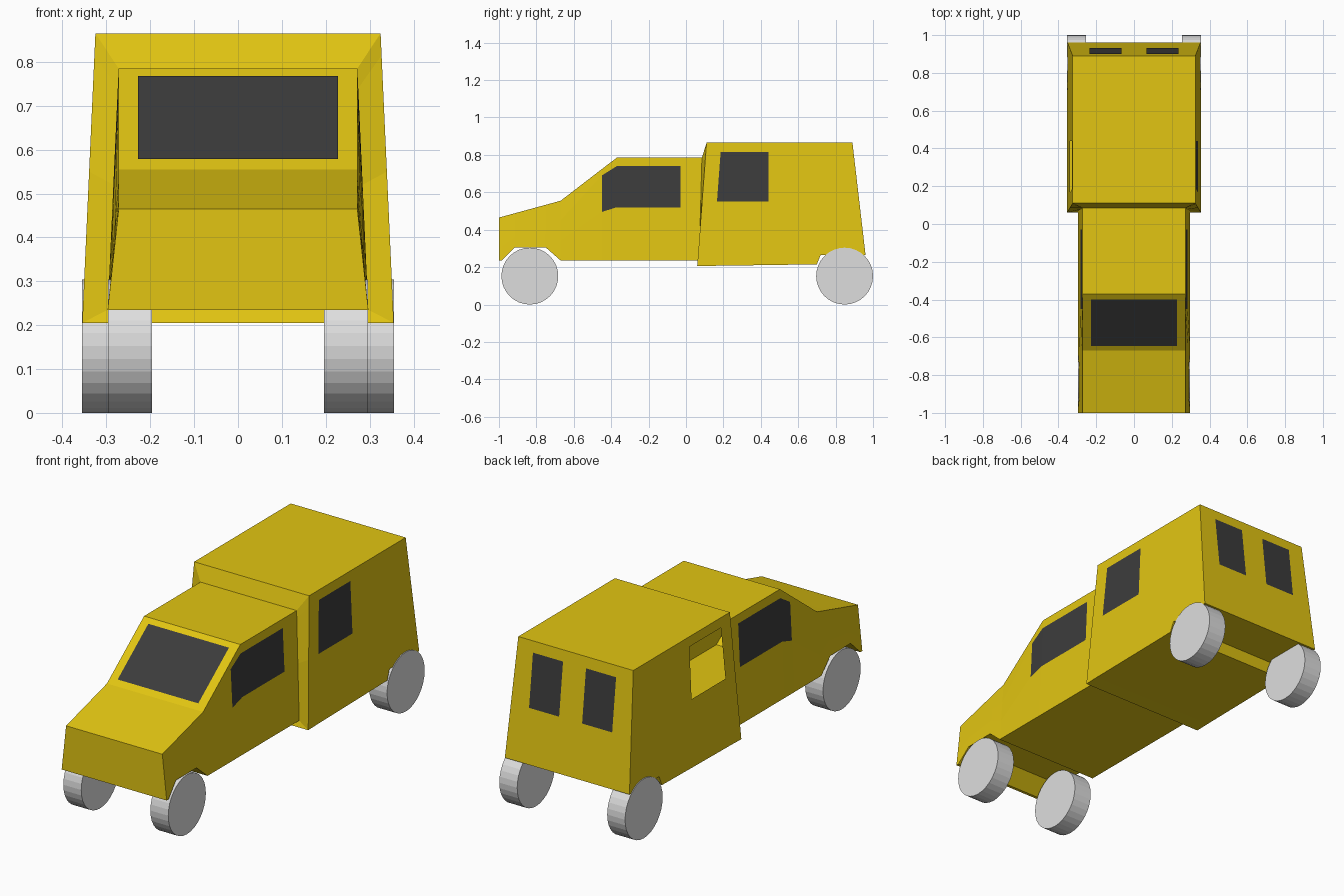
import bpy, bmesh, math
from mathutils import Matrix

if "Cube" in bpy.data.objects:
    bpy.data.objects.remove(bpy.data.objects["Cube"])


def material(name, rgb):
    m = bpy.data.materials.new(name)
    m.diffuse_color = (*rgb, 1)
    m.use_nodes = True
    m.node_tree.nodes["Principled BSDF"].inputs["Base Color"].default_value = m.diffuse_color
    return m


yellow = material("yellow paint", (0.76, 0.56, 0.006))
glass = material("dark glass", (0.045, 0.045, 0.045))
grey = material("light grey", (0.73, 0.73, 0.73))


def add_object(name, bm, mats):
    bmesh.ops.recalc_face_normals(bm, faces=bm.faces)
    me = bpy.data.meshes.new(name)
    bm.to_mesh(me)
    bm.free()
    for m in mats:
        me.materials.append(m)
    ob = bpy.data.objects.new(name, me)
    bpy.context.collection.objects.link(ob)
    return ob


# Cross-section stations: y at bottom, y at top, then four heights (sill, window bottom, window top, roof)
cab = [
    (-1.00, -1.00, 0.235, 0.31, 0.39, 0.465),
    (-0.985, -0.985, 0.235, 0.31, 0.39, 0.469),
    (-0.915, -0.915, 0.305, 0.36, 0.42, 0.488),
    (-0.75, -0.75, 0.305, 0.38, 0.45, 0.533),
    (-0.67, -0.67, 0.235, 0.34, 0.45, 0.555),
    (-0.45, -0.45, 0.235, 0.495, 0.69, 0.724),   # side window starts
    (-0.37, -0.37, 0.235, 0.52, 0.74, 0.785),
    (-0.03, -0.03, 0.235, 0.52, 0.74, 0.785),    # side window ends
    (0.07, 0.085, 0.235, 0.52, 0.74, 0.785),
]
box = [
    (0.06, 0.11, 0.205, 0.55, 0.815, 0.865),
    (0.14, 0.189, 0.207, 0.55, 0.815, 0.865),    # side window starts
    (0.44, 0.44, 0.211, 0.55, 0.815, 0.865),     # side window ends
    (0.70, 0.70, 0.215, 0.55, 0.815, 0.865),
    (0.72, 0.72, 0.265, 0.55, 0.815, 0.865),
    (0.96, 0.89, 0.265, 0.55, 0.815, 0.865),
]


def half_ring(station, is_cab):
    yb, yt, *zs = station
    pts = []
    for z in zs:
        y = yb + (yt - yb) * (z - zs[0]) / (zs[3] - zs[0])
        if is_cab:
            x = 0.297 - 0.025 * (z - 0.235) / (zs[3] - 0.235)
        else:
            x = 0.355 - 0.030 * (z - 0.205) / 0.66
        pts.append((x, y, z))
    return pts


# Body shell: one loft from nose to tail, windows are faces of the loft
bm = bmesh.new()
rings = []
for station, is_cab in [(s, True) for s in cab] + [(s, False) for s in box]:
    half = half_ring(station, is_cab)
    full = half + [(-x, y, z) for x, y, z in reversed(half)]
    rings.append([bm.verts.new(p) for p in full])
cab_glass = {5, 6}
box_glass = len(cab) + 1
for i, (a, b) in enumerate(zip(rings, rings[1:])):
    for k in range(8):
        n = (k + 1) % 8
        if i == box_glass and k == 5:
            continue                              # open window on the left
        f = bm.faces.new((a[k], a[n], b[n], b[k]))
        if (i in cab_glass and k in (1, 5)) or (i == box_glass and k == 1):
            f.material_index = 1
bm.faces.new(rings[0])
bm.faces.new(rings[-1])
add_object("body", bm, [yellow, glass])


def plate(name, x0, x1, lower, upper, normal):
    """Thin pane between two (y, z) lines, lifted along the (y, z) normal."""
    bm = bmesh.new()
    d = 0.004
    vs = [bm.verts.new((x, y + normal[0] * d, z + normal[1] * d))
          for x, (y, z) in ((x0, lower), (x1, lower), (x1, upper), (x0, upper))]
    f = bm.faces.new(vs)
    f.normal_update()
    flip = f.normal.y * normal[0] + f.normal.z * normal[1] < 0
    if flip:
        f.normal_flip()
    me = bpy.data.meshes.new(name)
    bm.to_mesh(me)
    bm.free()
    me.materials.append(glass)
    bpy.context.collection.objects.link(bpy.data.objects.new(name, me))


# Windscreen on the sloping face
def screen_y(z):
    return -0.67 + (z - 0.555) * 0.30 / 0.23


plate("windscreen", -0.228, 0.228, (screen_y(0.575), 0.575), (screen_y(0.765), 0.765), (-0.61, 0.79))


# Two rear door windows
def rear_y(z):
    return 0.96 - (z - 0.265) * 0.07 / 0.60


for side, s in (("right", 1), ("left", -1)):
    plate("rear_window_" + side, s * 0.065, s * 0.235,
          (rear_y(0.54), 0.54), (rear_y(0.81), 0.81), (0.99, 0.12))

# Wheels: the rear pair sits wider than the front pair
for end, y, x in (("front", -0.835, 0.246), ("rear", 0.848, 0.305)):
    for side, s in (("right", 1), ("left", -1)):
        bm = bmesh.new()
        bmesh.ops.create_cone(
            bm, cap_ends=True, segments=32, radius1=0.152, radius2=0.152, depth=0.101,
            matrix=Matrix.Translation((s * x, y, 0.152)) @ Matrix.Rotation(math.pi / 2, 4, 'Y'))
        add_object(f"{end}_wheel_{side}", bm, [grey])
